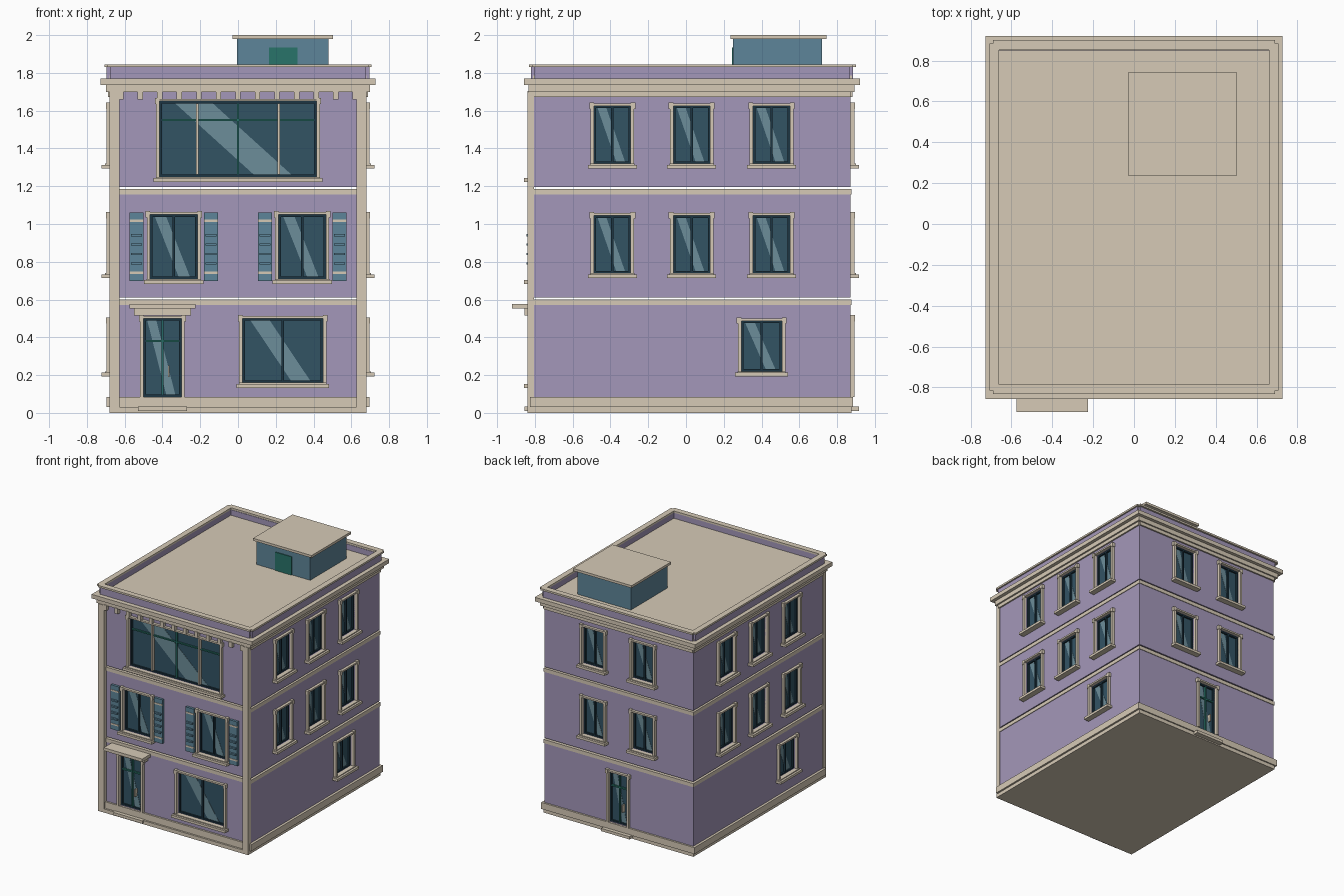
import bpy, bmesh

if "Cube" in bpy.data.objects:
    bpy.data.objects.remove(bpy.data.objects["Cube"])

# Colours
def material(name, rgb):
    m = bpy.data.materials.new(name)
    m.diffuse_color = [(c / 255) ** 2.2 for c in rgb] + [1]
    m.use_nodes = True
    m.node_tree.nodes["Principled BSDF"].inputs["Base Color"].default_value = m.diffuse_color
    return m

STONE = material("stone", (213, 201, 181))
WALL = material("wall_paint", (162, 150, 184))
GLASS = material("glass", (54, 84, 100))
SHINE = material("glass_shine", (108, 140, 152))
SASH = material("dark_sash", (34, 56, 68))
BLUE = material("blue_paint", (94, 132, 152))
GREEN = material("green_paint", (45, 115, 105))

WX, YF, YB = 0.675, -0.81, 0.87          # wall planes

# Each wall maps (across as seen from outside, outward, up) to the world
WALLS = {
    "front": lambda u, d, z: (u, YF - d, z),
    "right": lambda u, d, z: (WX + d, u, z),
    "back": lambda u, d, z: (-u, YB + d, z),
    "left": lambda u, d, z: (-WX - d, -u, z),
    "world": lambda x, y, z: (x, y, z),
}

def part(name, wall, pieces):
    """Each piece: material, u0, u1, d0, d1, z0, z1 and an optional top shift and inset."""
    bm, mats = bmesh.new(), []
    for mat, u0, u1, d0, d1, z0, z1, *shift in pieces:
        s = shift[0] if shift else 0
        if mat not in mats:
            mats.append(mat)
        v = [bm.verts.new(WALLS[wall](u + (s if z == z1 else 0), d, z))
             for z in (z0, z1) for u, d in ((u0, d0), (u1, d0), (u1, d1), (u0, d1))]
        for f in ((0, 3, 2, 1), (4, 5, 6, 7), (0, 1, 5, 4), (1, 2, 6, 5), (2, 3, 7, 6), (3, 0, 4, 7)):
            bm.faces.new([v[i] for i in f]).material_index = mats.index(mat)
    bmesh.ops.recalc_face_normals(bm, faces=bm.faces)
    me = bpy.data.meshes.new(name)
    bm.to_mesh(me)
    bm.free()
    for m in mats:
        me.materials.append(m)
    ob = bpy.data.objects.new(name, me)
    bpy.context.collection.objects.link(ob)
    return ob

def block(name, mat, x, y0, y1, z0, z1):
    return part(name, "world", [(mat, -x, x, y0, y1, z0, z1)])

holes = []                                # recesses to cut into the walls
DEEP = -0.03

def opening(name, wall, c, w, z0, z1, extra=(), sill=True, mullion=SASH, fd=0.022):
    """Recessed glass with sash, shine, mullion, stone surround and sill."""
    a, b, h = c - w / 2, c + w / 2, z1 - z0
    holes.append((wall, a, b, z0, z1))
    g, e, t = DEEP + 0.008, 0.012, 0.018
    p = [(GLASS, a, b, DEEP - 0.005, g, z0, z1),
         (SHINE, a + .60 * w, a + .84 * w, g - .002, g + .002, z0 + e, z1 - e, -.5 * w),
         (SASH, a, a + e, DEEP, g + .014, z0, z1), (SASH, b - e, b, DEEP, g + .014, z0, z1),
         (SASH, a + e, b - e, DEEP, g + .014, z0, z0 + e),
         (SASH, a + e, b - e, DEEP, g + .014, z1 - e, z1),
         (mullion, c - .006, c + .006, DEEP, g + .014, z0 + e, z1 - e),
         (STONE, a - t, a, -.005, fd, z0, z1), (STONE, b, b + t, -.005, fd, z0, z1),
         (STONE, a - t, b + t, -.005, fd, z1, z1 + .013),
         (STONE, a - t - .006, a, -.005, fd + .003, z1 - .015, z1 + .018),
         (STONE, b, b + t + .006, -.005, fd + .003, z1 - .015, z1 + .018)]
    if sill:
        p.append((STONE, a - .032, b + .032, -.005, .047, z0 - .027, z0 - .007))
        p.append((STONE, a - .02, b + .02, -.005, .03, z0 - .007, z0))
    part(name, wall, p + [(m, u0, u1, DEEP, g + d, q0, q1) for m, u0, u1, d, q0, q1 in extra])

def door(name, wall, c, w):
    z0, z1 = .085, .50
    opening(name, wall, c, w, z0, z1, sill=False, mullion=GREEN, extra=[
        (GREEN, c - w / 2 + .012, c + w / 2 - .012, .013, .375, .387),
        (STONE, c + .03, c + .038, .03, .19, .25)])
    part(name + "_step", wall, [(STONE, c - .13, c + .13, 0, .045, .01, .033)])

# Storeys, string courses and base
storeys = [block("ground_storey", WALL, WX, YF, YB, .03, .57),
           block("middle_storey", WALL, WX, YF, YB, .612, 1.155),
           block("upper_storey", WALL, WX, YF, YB, 1.195, 1.70)]
for z in (.57, 1.155):
    block("string_course", STONE, WX + .005, YF - .005, YB + .005, z, z + .03)
block("base_slab", STONE, WX + .005, YF - .03, YB + .005, 0, .03)
block("plinth", STONE, WX + .02, YF - .015, YB + .015, .03, .083)
for s in (-1, 1):
    part("corner_pilaster", "front", [(STONE, s * .627, s * .68, -.005, .03, 0, 1.70)])

# Front openings
door("front_door", "front", -.40, .20)
part("door_canopy", "front", [(STONE, -.55, -.25, 0, .045, .515, .552),
                              (STONE, -.575, -.225, 0, .11, .552, .577)])
opening("shop_window", "front", .237, .425, .16, .50)
for c in (-.34, .34):
    opening("middle_window", "front", c, .25, .71, 1.05)
    for u in (c - .197, c + .197):
        a, b = u - .037, u + .037
        slats = [(BLUE, a + .008, b - .008, .015, .035, z, z + .012) for z in (.785, .835, .885, .935)]
        part("shutter", "front", [(BLUE, a, b, -.005, .02, .698, 1.06),
                                  (STONE, a, b, .01, .023, .735, .748),
                                  (STONE, a, b, .01, .023, 1.01, 1.023)] + slats)
opening("picture_window", "front", 0, .83, 1.25, 1.65, mullion=GREEN, extra=[
    (STONE, -.222, -.208, .025, 1.262, 1.638), (STONE, .208, .222, .025, 1.262, 1.638),
    (GREEN, -.403, .403, .013, 1.545, 1.555)])
part("dentils", "front", [(STONE, i * .1035 - .014, i * .1035 + .014, -.005, .03, 1.66, 1.705)
                          for i in range(-6, 7)])

# Side openings (left side is the right side turned half round)
for wall, k in (("right", 0), ("left", -.06)):
    opening("side_ground_window", wall, .40 + k, .215, .22, .487)
    for c in (-.39, .03, .453):
        for z in (.74, 1.32):
            opening("side_window", wall, c + k, .195, z, z + .305)

# Back openings
door("back_door", "back", 0, .17)
for c in (-.225, .225):
    for z in (.74, 1.32):
        opening("back_window", "back", c, .195, z, z + .305)

# Cut the recesses
for i, (z0, z1) in enumerate(((0, .6), (.6, 1.19), (1.19, 1.8))):
    cutter = part("recess_cutter", "world", [
        (WALL,) + tuple(v for lo, hi in zip(WALLS[w](a, DEEP, q0), WALLS[w](b, .05, q1))
                        for v in (min(lo, hi), max(lo, hi)))
        for w, a, b, q0, q1 in holes if z0 < q0 < z1])
    cutter.hide_render = True
    cutter.hide_viewport = True
    mod = storeys[i].modifiers.new("recesses", "BOOLEAN")
    mod.operation, mod.solver, mod.object = "DIFFERENCE", "EXACT", cutter

# Frieze, cornice, roof and parapet
for wall, u0, u1 in (("right", YF, YB), ("back", -WX, WX), ("left", -YB, -YF)):
    part("frieze", wall, [(STONE, u0, u1, -.005, .012, 1.672, 1.70)])
block("cornice_lower", STONE, .70, -.835, .893, 1.70, 1.737)
block("cornice_upper", STONE, .728, -.857, .92, 1.737, 1.77)
block("roof_deck", STONE, .68, -.81, .88, 1.77, 1.785)
for name, mat, x, y0, y1, z0, z1, g in (("parapet", WALL, .695, -.82, .885, 1.77, 1.83, .035),
                                        ("parapet_cap", STONE, .707, -.832, .90, 1.83, 1.845, .047)):
    n = .017
    part(name, "world", [(mat, -x + n, x - n, y0, y0 + g, z0, z1), (mat, -x + n, x - n, y1 - g, y1, z0, z1),
                         (mat, -x, -x + g, y0 + n, y1 - n, z0, z1), (mat, x - g, x, y0 + n, y1 - n, z0, z1)])

# Roof stair house
part("stair_house", "world", [(BLUE, -.005, .48, .25, .72, 1.78, 1.98)])
part("stair_house_door", "world", [(GREEN, .165, .315, .243, .26, 1.785, 1.935)])
part("stair_house_roof", "world", [(STONE, -.028, .503, .235, .745, 1.98, 2.0)])
